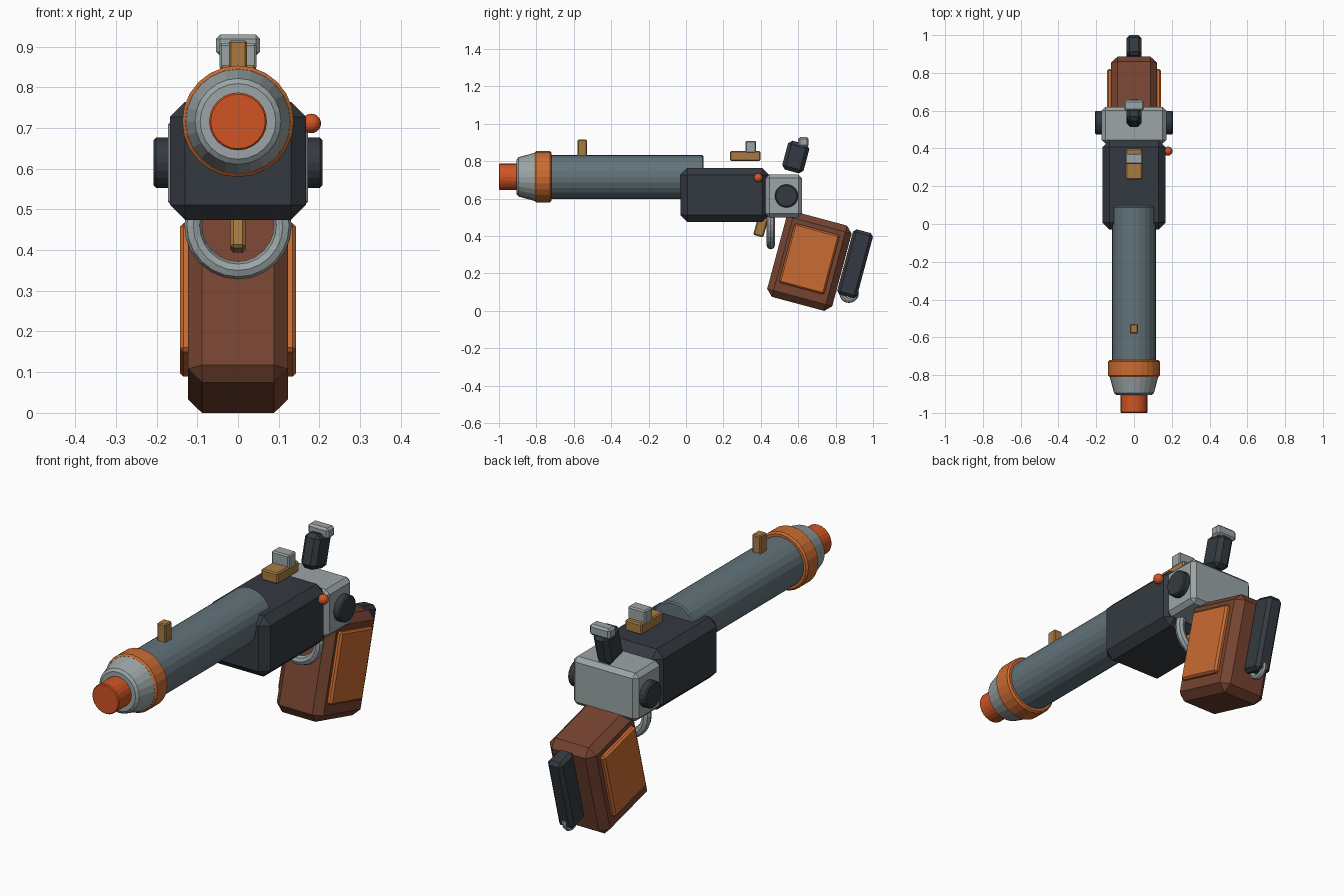
import bpy
import math
from mathutils import Matrix, Vector

if "Cube" in bpy.data.objects:
    bpy.data.objects.remove(bpy.data.objects["Cube"])

TILT = math.radians(-15)


def colour(name, r, g, b):
    """Flat material from an 8-bit sRGB colour."""
    mat = bpy.data.materials.new(name)
    lin = [((c / 255 + 0.055) / 1.055) ** 2.4 for c in (r, g, b)]
    mat.diffuse_color = (*lin, 1)
    mat.use_nodes = True
    mat.node_tree.nodes["Principled BSDF"].inputs["Base Color"].default_value = mat.diffuse_color
    return mat


steel = colour("blue steel", 98, 115, 122)
dark = colour("dark gunmetal", 52, 58, 65)
light = colour("pale steel", 155, 165, 166)
glow = colour("red orange", 208, 84, 36)
copper = colour("copper orange", 202, 108, 50)
wood = colour("brown wood", 118, 68, 49)
brass = colour("brass", 168, 122, 66)


def finish(name, mat, bevel=0.0):
    ob = bpy.context.object
    ob.name = ob.data.name = name
    ob.data.materials.append(mat)
    if bevel:
        m = ob.modifiers.new("chamfer", "BEVEL")
        m.width, m.segments = bevel, 1
        m.limit_method = "ANGLE"
        m.angle_limit = math.radians(40)
    return ob


def box(name, mat, centre, size, bevel, tilt=0.0):
    bpy.ops.mesh.primitive_cube_add(size=1, location=centre, rotation=(tilt, 0, 0))
    bpy.context.object.data.transform(Matrix.Diagonal((*size, 1)))
    return finish(name, mat, bevel)


def tube(name, mat, y0, y1, r0, r1, bevel=0.0, z=0.716, sides=24):
    """Round part along y, radius r0 at y0 and r1 at y1."""
    bpy.ops.mesh.primitive_cone_add(vertices=sides, radius1=r1, radius2=r0, depth=y1 - y0,
                                    location=(0, (y0 + y1) / 2, z),
                                    rotation=(math.pi / 2, 0, 0))
    return finish(name, mat, bevel)


# Barrel and muzzle
tube("barrel", steel, -0.75, 0.094, 0.117, 0.117, 0.006)
tube("muzzle_band", copper, -0.81, -0.72, 0.137, 0.137, 0.008)
tube("muzzle_cone", light, -0.905, -0.80, 0.103, 0.131, 0.01)
tube("muzzle_core", glow, -1.0, -0.88, 0.071, 0.071, 0.004)

# Body and receiver
box("body", dark, (0, 0.207, 0.619), (0.334, 0.474, 0.29), 0.037)
box("receiver", light, (0, 0.523, 0.614), (0.344, 0.195, 0.23), 0.02)
for side, label in ((-1, "left"), (1, "right")):
    bpy.ops.mesh.primitive_cylinder_add(vertices=20, radius=0.062, depth=0.06,
                                        location=(side * 0.177, 0.537, 0.614),
                                        rotation=(0, math.pi / 2, 0))
    finish(label + "_knob", dark, 0.006)

# Indicator ball on the right side
bpy.ops.mesh.primitive_uv_sphere_add(segments=16, ring_count=10, radius=0.024,
                                     location=(0.18, 0.386, 0.711))
finish("indicator_ball", glow)

# Sights
box("front_sight", brass, (0, -0.554, 0.868), (0.044, 0.05, 0.094), 0.005)
box("rear_sight_base", brass, (0, 0.317, 0.828), (0.088, 0.163, 0.053), 0.006)
box("rear_sight_blade", light, (0, 0.346, 0.876), (0.092, 0.058, 0.066), 0.006)

# Hammer
box("hammer", dark, (0, 0.587, 0.822), (0.08, 0.118, 0.16), 0.02, TILT)
box("hammer_spur", light, (0, 0.628, 0.903), (0.108, 0.056, 0.052), 0.01)

# Trigger and guard
box("trigger", brass, (0, 0.403, 0.462), (0.036, 0.056, 0.13), 0.007, TILT)
bpy.ops.mesh.primitive_torus_add(major_segments=24, minor_segments=8, major_radius=0.11,
                                 minor_radius=0.022, location=(0, 0.453, 0.46),
                                 rotation=(math.pi / 2, 0, 0))
finish("trigger_guard", light)

# Grip: parts placed in the tilted grip frame
GRIP = Vector((0, 0.66, 0.265))


def on_grip(x, y, z):
    return GRIP + Matrix.Rotation(TILT, 3, "X") @ Vector((x, y, z))


box("grip", wood, GRIP, (0.246, 0.36, 0.472), 0.035, TILT)
for side, label in ((-1, "left"), (1, "right")):
    box(label + "_grip_panel", copper, on_grip(side * 0.124, -0.004, 0.012),
        (0.038, 0.25, 0.328), 0.009, TILT)
box("backstrap", dark, on_grip(0, 0.239, 0.05), (0.08, 0.11, 0.36), 0.016, TILT)

# Lanyard ring below the backstrap
bpy.ops.mesh.primitive_torus_add(major_segments=20, minor_segments=8, major_radius=0.038,
                                 minor_radius=0.014, location=(0, 0.872, 0.094),
                                 rotation=(0, math.pi / 2, 0))
finish("lanyard_ring", light)
